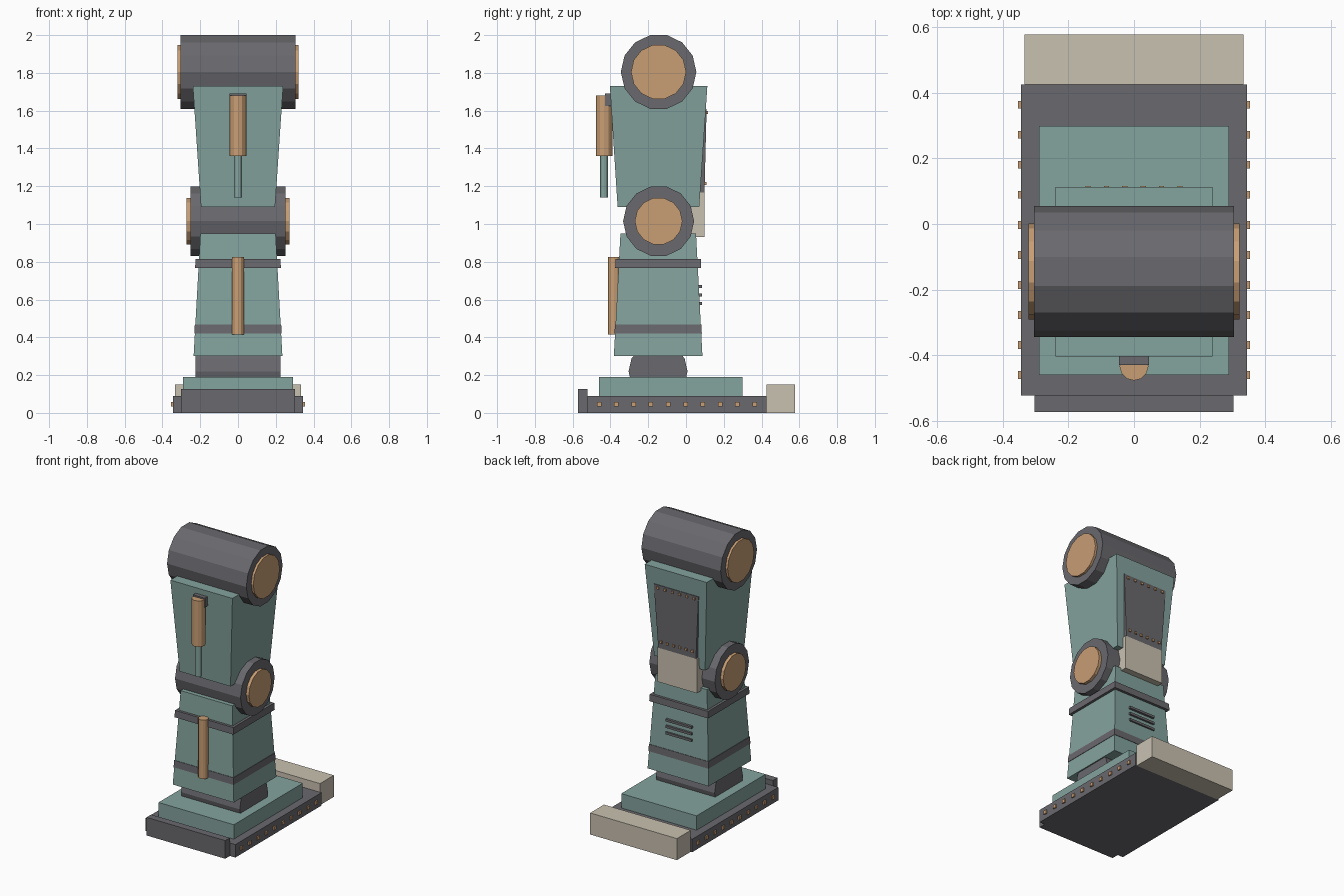
import bpy, bmesh, math
from mathutils import Matrix

if "Cube" in bpy.data.objects:
    bpy.data.objects.remove(bpy.data.objects["Cube"])


def material(name, rgb):
    m = bpy.data.materials.new(name)
    m.diffuse_color = (*rgb, 1)
    m.use_nodes = True
    m.node_tree.nodes["Principled BSDF"].inputs["Base Color"].default_value = m.diffuse_color
    return m


GREY = material("dark grey", (0.143, 0.139, 0.153))
TEAL = material("muted teal", (0.230, 0.366, 0.337))
COPPER = material("copper", (0.580, 0.342, 0.175))
CREAM = material("cream", (0.584, 0.533, 0.440))


def finish(name, bm, mat):
    bmesh.ops.recalc_face_normals(bm, faces=bm.faces[:])
    me = bpy.data.meshes.new(name)
    bm.to_mesh(me)
    bm.free()
    me.materials.append(mat)
    ob = bpy.data.objects.new(name, me)
    bpy.context.collection.objects.link(ob)
    return ob


def add_frustum(bm, z0, z1, low, high):
    """Box with its own (half x, y min, y max) at the bottom and the top."""
    rings = []
    for z, (hx, y0, y1) in ((z0, low), (z1, high)):
        rings.append([bm.verts.new(p) for p in
                      ((-hx, y0, z), (hx, y0, z), (hx, y1, z), (-hx, y1, z))])
    a, b = rings
    bm.faces.new(a[::-1])
    bm.faces.new(b)
    for i in range(4):
        j = (i + 1) % 4
        bm.faces.new((a[i], a[j], b[j], b[i]))


def frustum(name, mat, z0, z1, low, high=None):
    bm = bmesh.new()
    add_frustum(bm, z0, z1, low, high or low)
    return finish(name, bm, mat)


def x_cylinder(name, mat, y, z, r, x0, x1, sides=14):
    bm = bmesh.new()
    ends = []
    for x in (x0, x1):
        ends.append([bm.verts.new((x, y + r * math.cos(t), z + r * math.sin(t)))
                     for t in (2 * math.pi * i / sides for i in range(sides))])
    bm.faces.new(ends[0])
    bm.faces.new(ends[1])
    for i in range(sides):
        j = (i + 1) % sides
        bm.faces.new((ends[0][i], ends[0][j], ends[1][j], ends[1][i]))
    return finish(name, bm, mat)


def z_cylinder(name, mat, y, z0, z1, r, sides=12):
    bm = bmesh.new()
    bmesh.ops.create_cone(bm, cap_ends=True, segments=sides, radius1=r, radius2=r,
                          depth=z1 - z0,
                          matrix=Matrix.Translation((0, y, (z0 + z1) / 2)))
    return finish(name, bm, mat)


def blocks(name, mat, centres, size):
    bm = bmesh.new()
    for c in centres:
        bmesh.ops.create_cube(bm, size=1, matrix=Matrix.Translation(c)
                              @ Matrix.Diagonal((*size, 1)))
    return finish(name, bm, mat)


# Foot
frustum("foot_sole", GREY, 0, 0.09, (0.345, -0.522, 0.425))
frustum("toe_bumper", GREY, 0, 0.126, (0.303, -0.573, -0.522))
frustum("heel_block", CREAM, 0, 0.15, (0.334, 0.425, 0.577))
frustum("foot_upper", TEAL, 0.09, 0.19, (0.29, -0.46, 0.298))
blocks("sole_rivets", COPPER,
       [(s * 0.346, -0.46 + 0.0915 * i, 0.045) for s in (-1, 1) for i in range(10)],
       (0.016, 0.024, 0.024))

# Ankle
x_cylinder("ankle_joint", GREY, -0.148, 0.22, 0.156, -0.226, 0.226)

# Shin, with bands that follow its taper
SHIN_LOW, SHIN_HIGH = (0.235, -0.382, 0.087), (0.199, -0.347, 0.053)
SHIN_Z0, SHIN_Z1 = 0.30, 0.95


def shin_section(z, grow):
    t = (z - SHIN_Z0) / (SHIN_Z1 - SHIN_Z0)
    hx, y0, y1 = (a + (b - a) * t for a, b in zip(SHIN_LOW, SHIN_HIGH))
    return hx + grow, y0 - grow, y1 + grow


frustum("shin", TEAL, SHIN_Z0, SHIN_Z1, SHIN_LOW, SHIN_HIGH)
for name, z0, z1, grow in (("shin_lower_band", 0.42, 0.468, 0.003),
                           ("shin_upper_band", 0.768, 0.815, 0.018)):
    frustum(name, GREY, z0, z1, shin_section(z0, grow), shin_section(z1, grow))
z_cylinder("shin_piston", COPPER, -0.38, 0.415, 0.825, 0.033)
blocks("shin_vents", GREY, [(0, 0.071, z) for z in (0.58, 0.625, 0.67)],
       (0.2, 0.026, 0.016))

# Knee and hip joints with end caps on both sides
for name, z, r, half, cap_r, cap_half in (("knee", 1.015, 0.188, 0.252, 0.126, 0.273),
                                          ("hip", 1.805, 0.2, 0.305, 0.146, 0.321)):
    x_cylinder(name + "_joint", GREY, -0.145, z, r, -half, half)
    for side, s in (("left", -1), ("right", 1)):
        x_cylinder(f"{name}_cap_{side}", COPPER, -0.145, z, cap_r,
                   s * (half - 0.02), s * cap_half)
frustum("knee_back_plate", CREAM, 0.93, 1.168, (0.152, 0.03, 0.098))

# Thigh
frustum("thigh", TEAL, 1.09, 1.73, (0.196, -0.362, 0.07), (0.239, -0.403, 0.113))

# Thigh piston on the front
frustum("piston_bracket", GREY, 1.625, 1.69, (0.045, -0.43, -0.375))
z_cylinder("piston_sleeve", COPPER, -0.433, 1.36, 1.68, 0.044)
z_cylinder("piston_rod", TEAL, -0.433, 1.14, 1.37, 0.021)

# Riveted panel on the back of the thigh
frustum("thigh_back_panel", GREY, 1.168, 1.61,
        (0.145, 0.06, 0.098), (0.172, 0.08, 0.109))
blocks("panel_rivets", COPPER,
       [(w * (-1 + 0.4 * i), y, z) for w, y, z in ((0.14, 0.108, 1.59), (0.12, 0.1, 1.215))
        for i in range(6)], (0.016, 0.016, 0.016))
